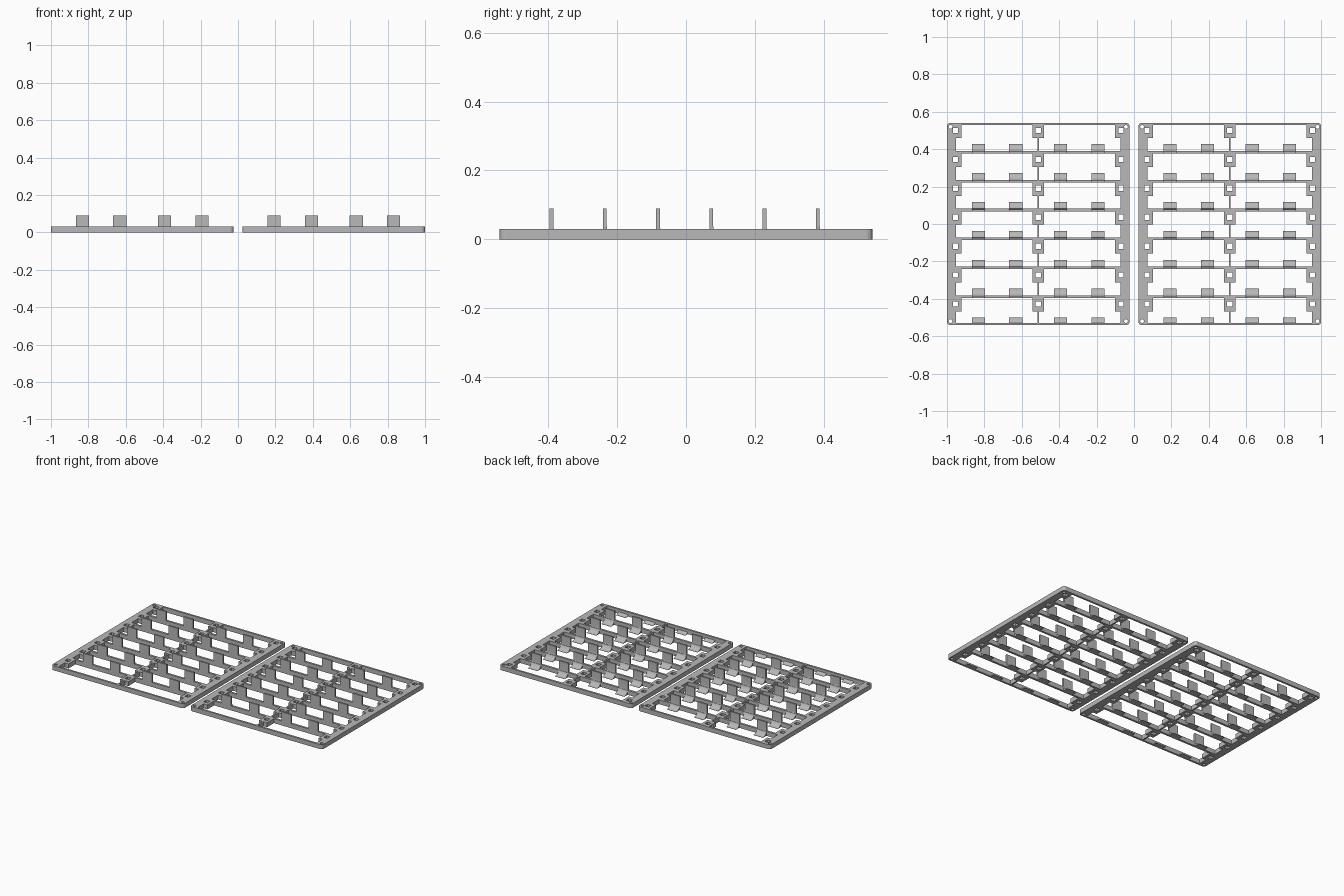
import bpy
import bmesh
import math

cube = bpy.data.objects.get("Cube")
if cube:
    bpy.data.objects.remove(cube, do_unlink=True)

HALF_W, HALF_D, THICK = 0.488, 0.541, 0.03   # one tray frame
PITCH, ROWS = 0.1546, 7
BAR_FRONT, BAR_DEPTH = 0.377, 0.014          # rearmost cross bar
TAB_TOP, TAB_W, TAB_T, FILLET = 0.09, 0.07, 0.011, 0.039
TAB_X = (-0.32, -0.12, 0.12, 0.32)
HOLE_X = 0.443

grey = bpy.data.materials.new("plain_grey")
grey.use_nodes = True
grey.diffuse_color = (0.48, 0.48, 0.48, 1)
grey.node_tree.nodes["Principled BSDF"].inputs["Base Color"].default_value = (0.48, 0.48, 0.48, 1)


def arc(cx, cy, r, start, end, steps):
    return [(cx + r * math.cos(math.radians(start + (end - start) * i / steps)),
             cy + r * math.sin(math.radians(start + (end - start) * i / steps)))
            for i in range(steps + 1)]


def rect(cx, cy, half):
    return [(cx - half, cy - half), (cx + half, cy - half),
            (cx + half, cy + half), (cx - half, cy + half)]


def rounded_outline(w, d, r):
    pts = []
    for sx, sy, a in ((1, 1, 0), (-1, 1, 90), (-1, -1, 180), (1, -1, 270)):
        pts += arc(sx * (w - r), sy * (d - r), r, a, a + 90, 5)
    return pts


def frame_loops():
    """Outer outline followed by every window and hole of one frame."""
    loops = [rounded_outline(HALF_W, HALF_D, 0.018)]
    for row in range(ROWS):
        drop = row * PITCH
        high = 0.528 if row == 0 else BAR_FRONT - drop + PITCH
        low = max(BAR_FRONT + BAR_DEPTH - drop, -0.528)
        pad = 0.46 - drop
        # windows step in around the drilled pads
        for s in (-1, 1):
            loops.append([(s * x, y) for x, y in (
                (0.005, low), (0.439, low), (0.439, pad), (0.411, pad),
                (0.411, high), (0.03, high), (0.03, pad), (0.005, pad))])
        # square pad holes
        for x in (-HOLE_X, 0, HOLE_X):
            loops.append(rect(x, 0.5 - drop, 0.014))
    # round corner holes
    for sx in (-1, 1):
        for sy in (-1, 1):
            loops.append(arc(sx * 0.469, sy * 0.519, 0.01, 0, 337.5, 15))
    return loops


def make_frame(name, cx):
    curve = bpy.data.curves.new(name, 'CURVE')
    curve.dimensions = '2D'
    curve.fill_mode = 'BOTH'
    curve.extrude = THICK / 2
    for loop in frame_loops():
        spline = curve.splines.new('POLY')
        spline.points.add(len(loop) - 1)
        for point, (x, y) in zip(spline.points, loop):
            point.co = (x, y, 0, 1)
        spline.use_cyclic_u = True
    source = bpy.data.objects.new(name + "_outline", curve)
    bpy.context.collection.objects.link(source)
    bpy.context.view_layer.update()
    evaluated = source.evaluated_get(bpy.context.evaluated_depsgraph_get())
    mesh = bpy.data.meshes.new_from_object(evaluated)
    bpy.data.objects.remove(source, do_unlink=True)

    bm = bmesh.new()
    bm.from_mesh(mesh)
    bmesh.ops.remove_doubles(bm, verts=bm.verts, dist=0.0001)
    bmesh.ops.recalc_face_normals(bm, faces=bm.faces)
    for face in bm.faces:
        face.smooth = False
    bm.to_mesh(mesh)
    bm.free()
    finish(name, mesh, (cx, 0, THICK / 2))


def tab_profile(front, top):
    """Upright with a filleted foot, as (depth, height) points."""
    curve = arc(TAB_T + FILLET, FILLET + 0.001, FILLET, 270, 180, 8)
    foot = [p for p in curve if p[1] <= top]
    return [(front, 0), (TAB_T + FILLET, 0)] + foot + [(max(front, foot[-1][0]), top), (front, top)]


def make_tabs(name, cx):
    bm = bmesh.new()
    for row in range(ROWS):
        last = row == ROWS - 1
        # the front row is only a foot against the front rail
        profile = tab_profile(0.0105, 0.0298) if last else tab_profile(0, TAB_TOP)
        y0 = BAR_FRONT - row * PITCH
        for x in TAB_X:
            verts = [bm.verts.new((x - TAB_W / 2, y0 + y, z)) for y, z in profile]
            face = bm.faces.new(verts)
            new = bmesh.ops.extrude_face_region(bm, geom=[face])["geom"]
            bmesh.ops.translate(bm, vec=(TAB_W, 0, 0),
                                verts=[g for g in new if isinstance(g, bmesh.types.BMVert)])
    bmesh.ops.recalc_face_normals(bm, faces=bm.faces)
    mesh = bpy.data.meshes.new(name)
    bm.to_mesh(mesh)
    bm.free()
    obj = finish(name, mesh, (cx, 0, 0))
    bpy.ops.object.select_all(action='DESELECT')
    obj.select_set(True)
    bpy.context.view_layer.objects.active = obj
    bpy.ops.object.shade_smooth_by_angle(angle=math.radians(30))


def finish(name, mesh, location):
    mesh.materials.clear()
    mesh.materials.append(grey)
    obj = bpy.data.objects.new(name, mesh)
    obj.location = location
    bpy.context.collection.objects.link(obj)
    return obj


# two identical trays side by side
for side, cx in (("right", -0.512), ("left", 0.512)):
    make_frame(side + "_frame", cx)
    make_tabs(side + "_support_tabs", cx)
